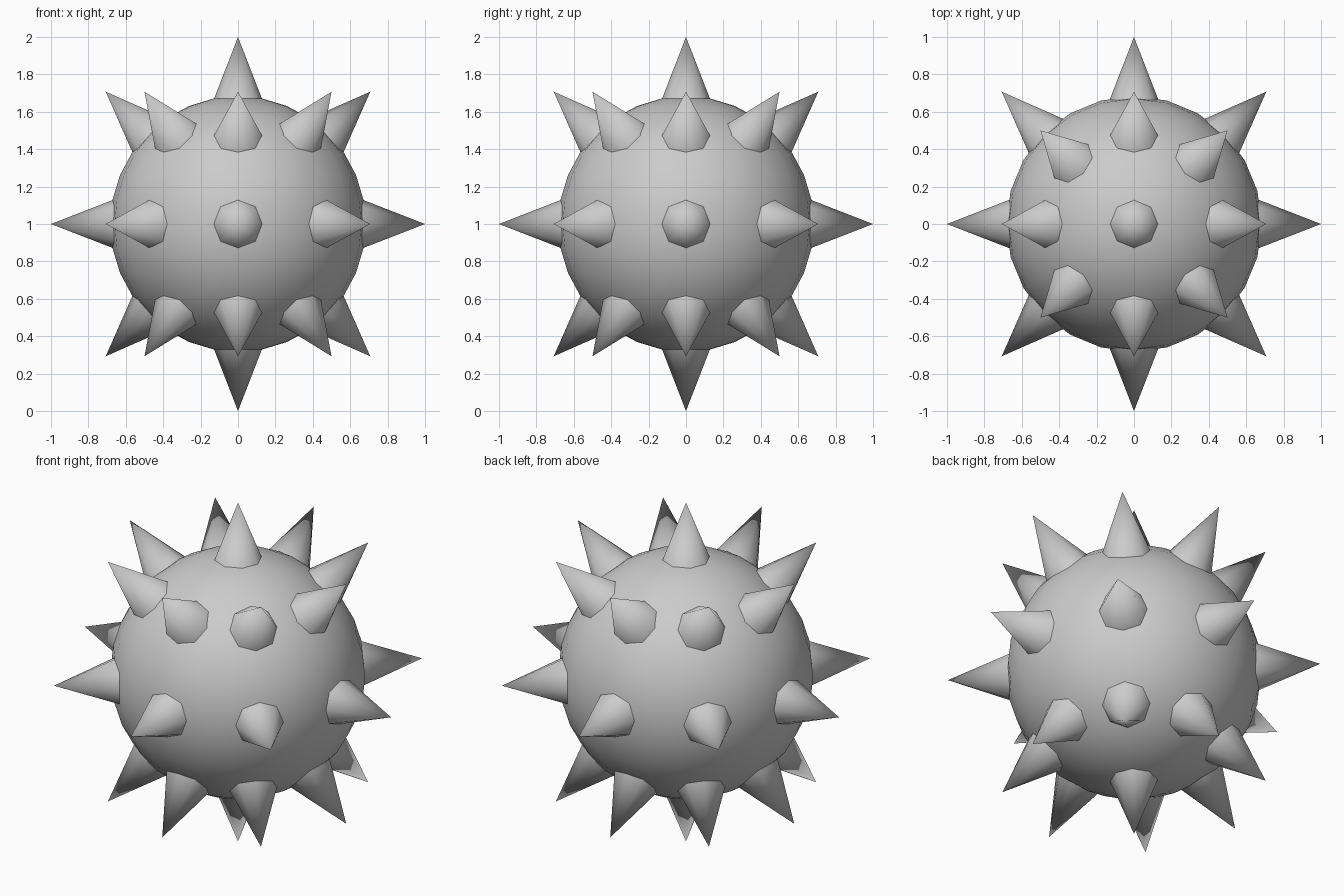
import bpy
from math import radians
from mathutils import Matrix, Vector

if "Cube" in bpy.data.objects:
    bpy.data.objects.remove(bpy.data.objects["Cube"])

CENTRE = Vector((0, 0, 1))
BALL_R = 0.683
TIP_R = 1.0
BASE_R = 0.60      # distance from centre where the spike base is buried
SLOPE = 0.388      # spike radius per unit of length


def smooth(obj, angle):
    bpy.context.view_layer.objects.active = obj
    obj.select_set(True)
    bpy.ops.object.shade_smooth_by_angle(angle=radians(angle))
    obj.select_set(False)


def spike(name, azimuth, polar):
    # eight-sided cone pointing outward from the ball centre
    length = TIP_R - BASE_R
    bpy.ops.mesh.primitive_cone_add(vertices=8, radius1=SLOPE * length,
                                    radius2=0, depth=length)
    obj = bpy.context.object
    obj.name = name
    obj.matrix_world = (Matrix.Translation(CENTRE)
                        @ Matrix.Rotation(radians(azimuth), 4, 'Z')
                        @ Matrix.Rotation(radians(polar), 4, 'Y')
                        @ Matrix.Translation((0, 0, BASE_R + length / 2)))
    smooth(obj, 60)


# Round body
bpy.ops.mesh.primitive_uv_sphere_add(segments=24, ring_count=16,
                                     radius=BALL_R, location=CENTRE)
body = bpy.context.object
body.name = "ball"
smooth(body, 60)

# Pole spikes
spike("spike_top", 0, 0)
spike("spike_bottom", 0, 180)

# Three rings of eight spikes
for ring, polar in (("upper", 45), ("middle", 90), ("lower", 135)):
    for i in range(8):
        spike(f"spike_{ring}_{i + 1}", i * 45, polar)
